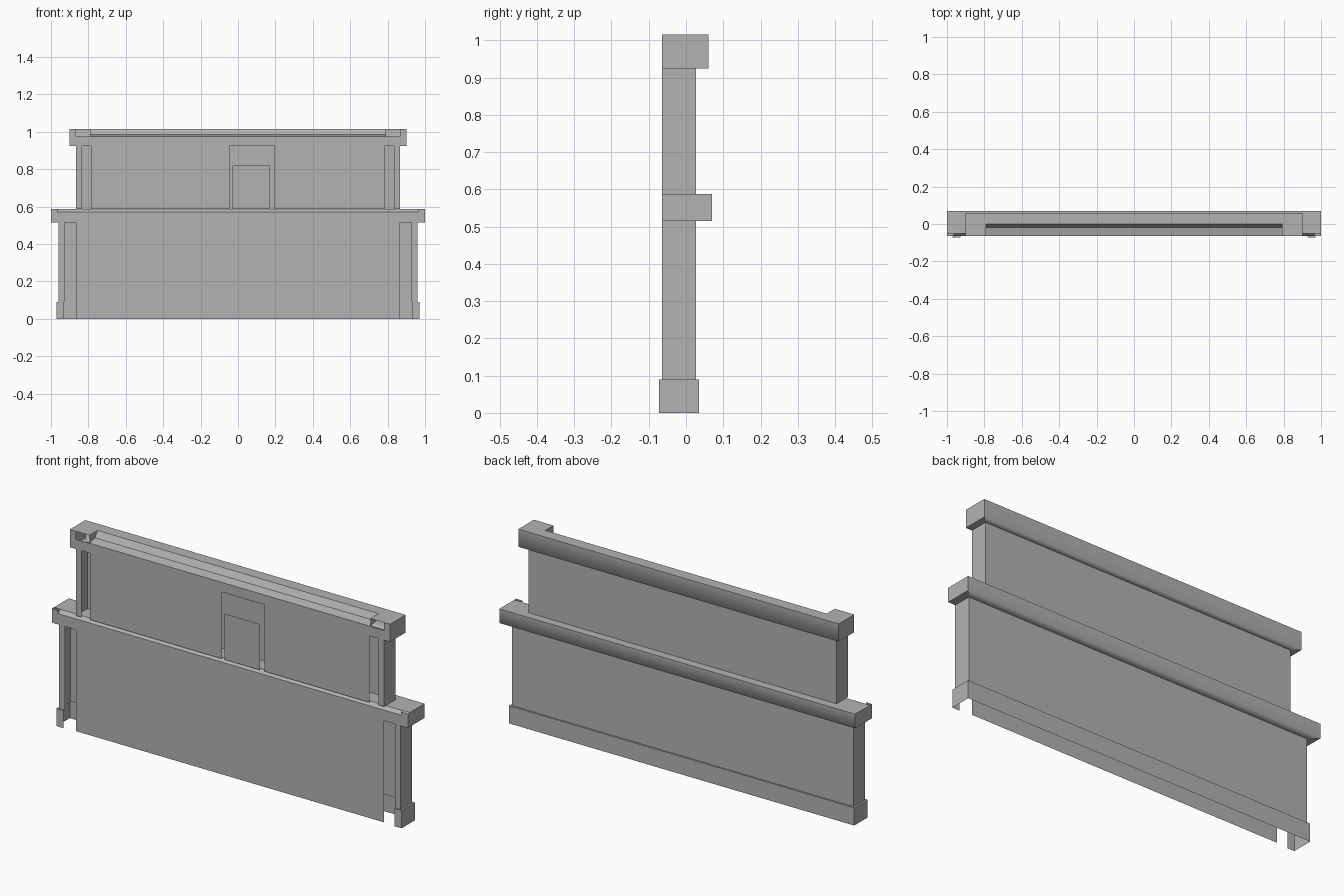
import bpy
import bmesh

cube = bpy.data.objects.get("Cube")
if cube:
    bpy.data.objects.remove(cube, do_unlink=True)

GREY = (0.45, 0.45, 0.45, 1)
stone = bpy.data.materials.new("grey_stone")
stone.use_nodes = True
stone.diffuse_color = GREY
stone.node_tree.nodes["Principled BSDF"].inputs["Base Color"].default_value = GREY

FRONT = -0.065
BACK = 0.027


def finish(name, bm, soft=None):
    """Turn a bmesh into an object; soft picks the edges that shade smoothly."""
    bmesh.ops.remove_doubles(bm, verts=bm.verts, dist=0.0001)
    if soft:
        for f in bm.faces:
            f.smooth = True
        for e in bm.edges:
            e.smooth = soft(e)
    mesh = bpy.data.meshes.new(name)
    bm.to_mesh(mesh)
    bm.free()
    mesh.materials.append(stone)
    obj = bpy.data.objects.new(name, mesh)
    bpy.context.collection.objects.link(obj)
    return obj


def outline(x_in, x_out, front, back, z):
    """U-shaped plan: short front return, side, back, side, front return."""
    half = [(x_in, front), (x_out, front), (x_out, back)]
    path = half + [(-x, y) for x, y in reversed(half)]
    return [(x, y, z) for x, y in path]


def shell(name, sections, top=False, soft=None):
    """Thin open-fronted shell lofted through U-shaped outlines."""
    bm = bmesh.new()
    rings = [[bm.verts.new(p) for p in outline(*s)] for s in sections]
    for low, high in zip(rings, rings[1:]):
        for i in range(len(low) - 1):
            bm.faces.new((low[i], low[i + 1], high[i + 1], high[i]))
    if top:
        bm.faces.new(list(reversed(rings[-1])))
    return finish(name, bm, soft)


def panel(name, x0, x1, z0, z1):
    """Flat upright sheet on the front plane."""
    bm = bmesh.new()
    pts = [(x0, z0), (x1, z0), (x1, z1), (x0, z1)]
    bm.faces.new([bm.verts.new((x, FRONT, z)) for x, z in pts])
    return finish(name, bm)


def strip(name, half_width, profile):
    """Side profile (y, z) stretched across the width."""
    bm = bmesh.new()
    left = [bm.verts.new((-half_width, y, z)) for y, z in profile]
    right = [bm.verts.new((half_width, y, z)) for y, z in profile]
    for i in range(len(profile) - 1):
        bm.faces.new((left[i], right[i], right[i + 1], left[i + 1]))
    return finish(name, bm)


def back_lip(z):
    """Only the lower rear edge of a cornice is shaded softly."""
    return lambda e: all(v.co.z < z + 0.001 and v.co.y > BACK + 0.01 for v in e.verts)


# Plinth with a narrow ledge
shell("plinth", [
    (0.93, 0.97, -0.072, 0.035, 0),
    (0.93, 0.97, -0.072, 0.035, 0.09),
    (0.927, 0.96, FRONT, BACK, 0.09)])

# Wall shells with corner pilasters
shell("lower_wall", [(0.927, 0.96, FRONT, BACK, z) for z in (0.09, 0.515)])
shell("upper_wall", [(0.835, 0.865, FRONT, BACK, z) for z in (0.587, 0.925)])

# Middle cornice: soffit, sides, top
shell("middle_cornice", [
    (0.927, 0.96, FRONT, BACK, 0.515),
    (0.965, 1.0, FRONT, 0.07, 0.515),
    (0.965, 1.0, FRONT, 0.07, 0.587)], soft=back_lip(0.515))
strip("middle_cornice_top", 1.0, [(-0.05, 0.587), (0.07, 0.587)])
strip("middle_cornice_face", 0.965, [(FRONT, 0.515), (FRONT, 0.57), (-0.05, 0.587)])

# Top cornice: hollow end blocks and a sloped middle
shell("top_cornice", [
    (0.835, 0.865, FRONT, BACK, 0.925),
    (0.865, 0.9, FRONT, 0.06, 0.925),
    (0.865, 0.9, FRONT, 0.06, 1.015)], soft=back_lip(0.925))
strip("top_cornice_cap", 0.9, [(0, 1.015), (0.06, 1.015)])
strip("top_cornice_face", 0.865, [(FRONT, 0.925), (FRONT, 0.975)])
strip("top_cornice_slope", 0.79, [(FRONT, 0.975), (-0.02, 0.985), (0, 1.015)])
for side, label in ((1, "left"), (-1, "right")):
    bm = bmesh.new()
    inner, outer = 0.79 * side, 0.9 * side
    bm.faces.new([bm.verts.new((x, y, 1.015)) for x, y in
                  ((inner, FRONT), (outer, FRONT), (outer, 0), (inner, 0))])
    bm.faces.new([bm.verts.new((inner, y, z)) for y, z in
                  ((FRONT, 0.975), (-0.02, 0.985), (0, 1.015), (FRONT, 1.015))])
    finish(label + "_end_block", bm)

# Front panels and door
panel("lower_front_panel", -0.865, 0.865, 0, 0.515)
panel("upper_right_panel", -0.785, -0.045, 0.587, 0.925)
panel("upper_left_panel", 0.195, 0.785, 0.587, 0.925)
panel("door", -0.03, 0.17, 0.587, 0.82)
